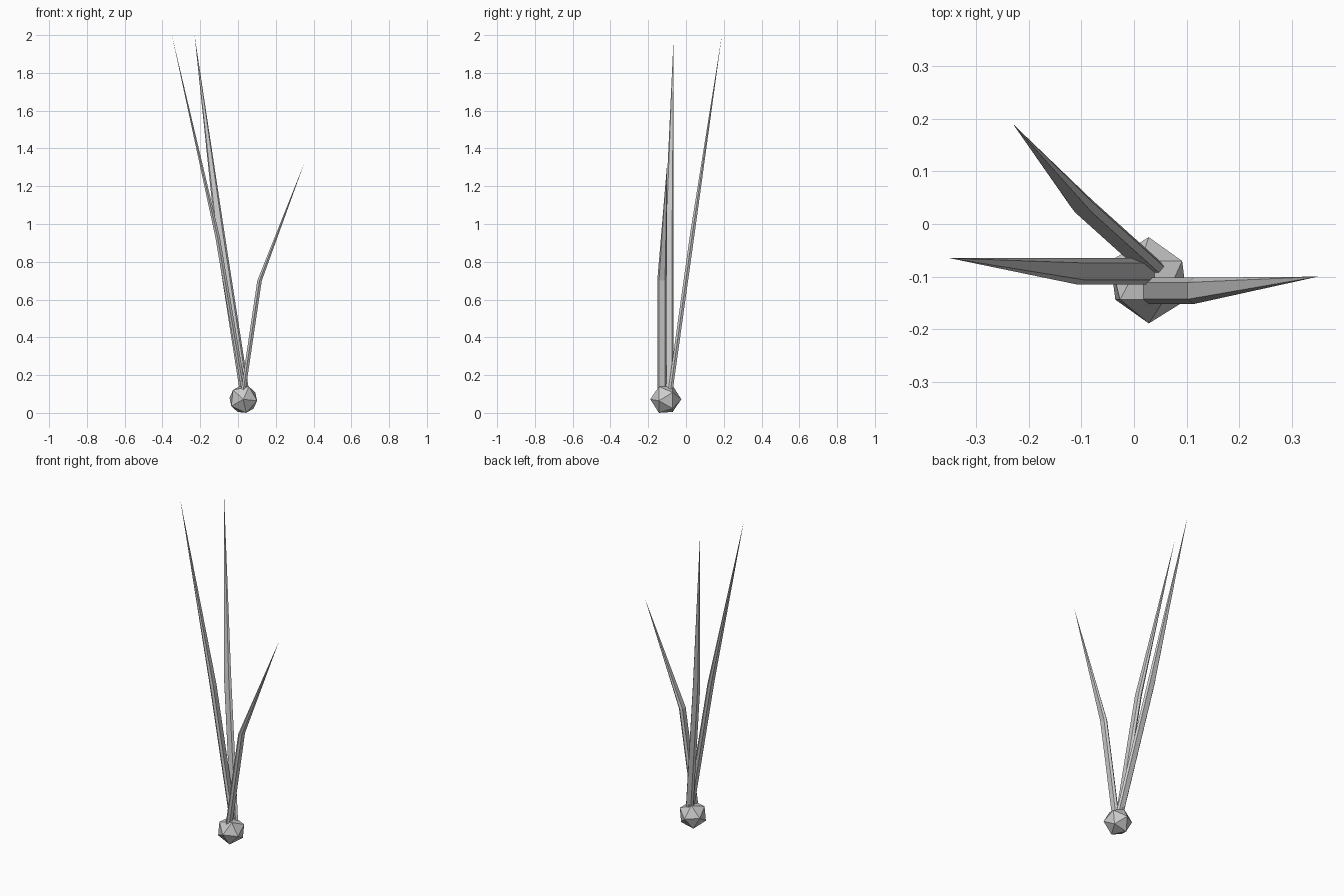
import bpy, bmesh, math
from mathutils import Matrix, Vector

if "Cube" in bpy.data.objects:
    bpy.data.objects.remove(bpy.data.objects["Cube"])


def make_object(name, bm):
    bmesh.ops.recalc_face_normals(bm, faces=bm.faces)
    mesh = bpy.data.meshes.new(name)
    bm.to_mesh(mesh)
    bm.free()
    obj = bpy.data.objects.new(name, mesh)
    bpy.context.collection.objects.link(obj)
    return obj


# Low-poly bulb: one icosahedron with its poles along y
bm = bmesh.new()
bmesh.ops.create_icosphere(bm, subdivisions=1, radius=0.082)
bmesh.ops.rotate(bm, verts=bm.verts, matrix=Matrix.Rotation(math.pi / 2, 3, 'X'))
# spin about the pole axis so one rear-ring vertex sits at 30 degrees
ring = next(v.co for v in bm.verts if 0.01 < v.co.y < 0.06)
spin = math.radians(30) - math.atan2(ring.z, ring.x)
bmesh.ops.rotate(bm, verts=bm.verts, matrix=Matrix.Rotation(-spin, 3, 'Y'))
bmesh.ops.translate(bm, verts=bm.verts, vec=(0.028, -0.107, 0.072))
make_object("bulb", bm)

# Flattened hexagonal stem section: (width, thickness)
SECTION = [(0.025, 0), (0.016, 0.012), (-0.016, 0.012),
           (-0.025, 0), (-0.016, -0.012), (0.016, -0.012)]


def blade(name, base, mid, tip, angle):
    """Straight hexagonal stem up to mid, then tapering to a point."""
    bm = bmesh.new()
    turn = Matrix.Rotation(math.radians(angle), 3, 'Z')
    low, high = ([bm.verts.new(Vector(c) + turn @ Vector((w, t, 0)))
                  for w, t in SECTION] for c in (base, mid))
    point = bm.verts.new(tip)
    bm.faces.new(low)
    for i in range(6):
        j = (i + 1) % 6
        bm.faces.new((low[i], low[j], high[j], high[i]))
        bm.faces.new((high[i], high[j], point))
    make_object(name, bm)


# Three grass blades fanning out of the bulb
blade("left_blade", (0.03, -0.09, 0.12), (-0.108, -0.09, 0.93), (-0.35, -0.065, 2.0), 90)
blade("back_blade", (0.033, -0.082, 0.12), (-0.096, 0.034, 0.95), (-0.23, 0.19, 2.0), 0)
blade("right_blade", (0.028, -0.127, 0.12), (0.114, -0.127, 0.70), (0.35, -0.10, 1.32), 90)
